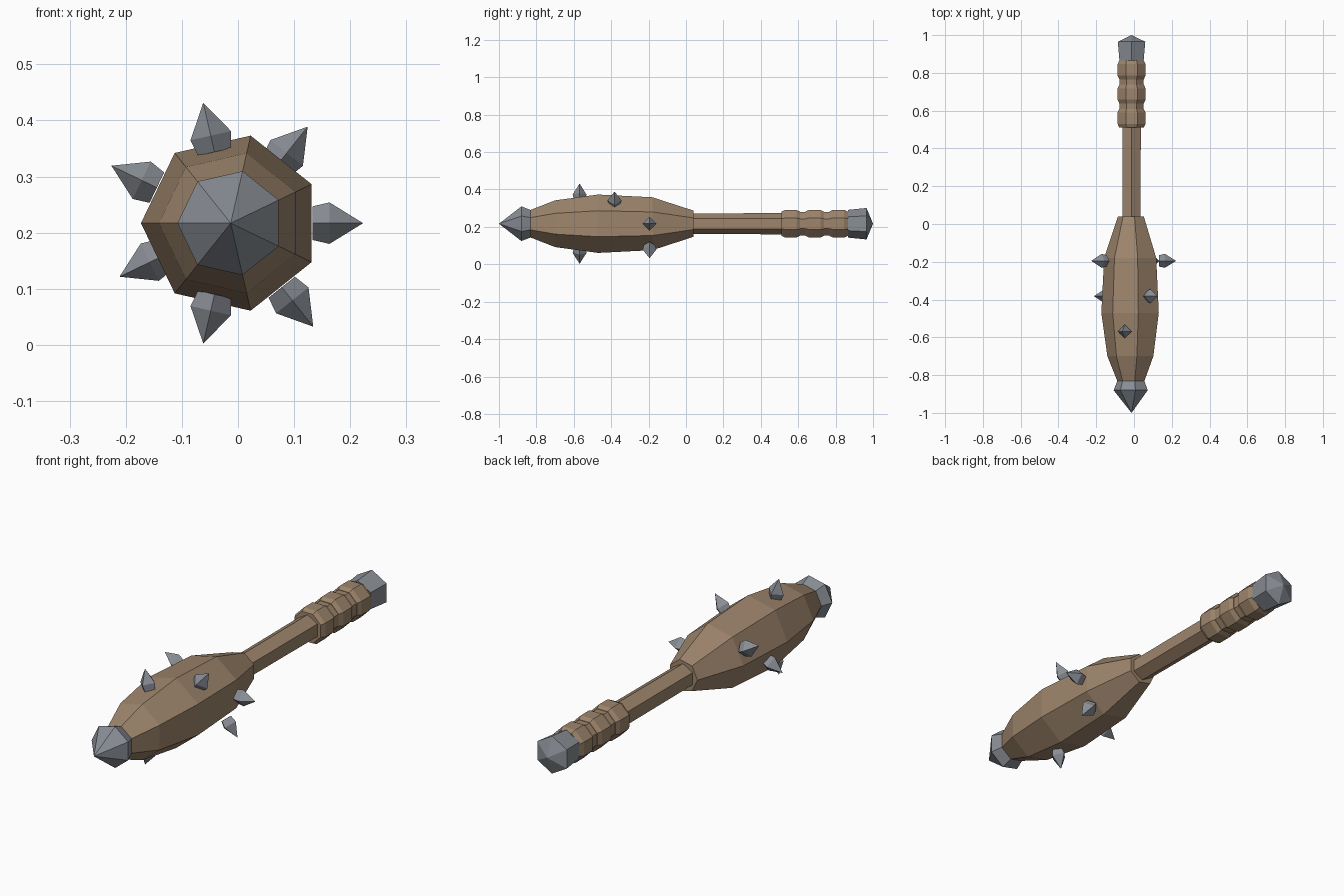
import bpy, bmesh
from math import cos, sin, radians, pi
from mathutils import Matrix

if "Cube" in bpy.data.objects:
    bpy.data.objects.remove(bpy.data.objects["Cube"])

CX, CZ = -0.013, 0.217  # long axis of the club


def material(name, rgb):
    m = bpy.data.materials.new(name)
    m.diffuse_color = (*rgb, 1)
    m.use_nodes = True
    m.node_tree.nodes["Principled BSDF"].inputs["Base Color"].default_value = m.diffuse_color
    return m


WOOD = material("wood", (0.34, 0.235, 0.15))
STEEL = material("steel", (0.25, 0.27, 0.30))


def lathe(name, profile, sides, start, mat, matrix):
    """Faceted turned shape: profile of (height, radius) along local z."""
    bm = bmesh.new()
    rings = []
    for h, r in profile:
        if r == 0:
            rings.append([bm.verts.new((0, 0, h))])
        else:
            rings.append([bm.verts.new((r * cos(start + 2 * pi * i / sides),
                                        r * sin(start + 2 * pi * i / sides), h))
                          for i in range(sides)])
    for a, b in zip(rings, rings[1:]):
        for i in range(sides):
            j = (i + 1) % sides
            if len(a) == 1:
                bm.faces.new((a[0], b[i], b[j]))
            elif len(b) == 1:
                bm.faces.new((a[i], a[j], b[0]))
            else:
                bm.faces.new((a[i], a[j], b[j], b[i]))
    for ring in (rings[0], rings[-1]):
        if len(ring) > 1:
            bm.faces.new(ring)
    bm.transform(matrix)
    bmesh.ops.recalc_face_normals(bm, faces=bm.faces)
    me = bpy.data.meshes.new(name)
    bm.to_mesh(me)
    bm.free()
    me.materials.append(mat)
    ob = bpy.data.objects.new(name, me)
    bpy.context.collection.objects.link(ob)
    return ob


# local z -> world -y, local x -> world x, local y -> world z
AXIS = Matrix.Translation((CX, 0, CZ)) @ Matrix.Rotation(pi / 2, 4, 'X')


def along(name, profile, sides, start, mat):
    """Turned part on the club axis; profile given as (world y, radius)."""
    return lathe(name, [(-y, r) for y, r in profile], sides, start, mat, AXIS)


# Seven-sided wooden head and its pointed steel cap
along("head", [(0.04, 0.072), (-0.18, 0.145), (-0.47, 0.16), (-0.70, 0.128),
               (-0.84, 0.072)], 7, pi, WOOD)
along("head_cap", [(-0.83, 0.075), (-0.88, 0.095), (-1.0, 0)], 7, pi, STEEL)

# Six-sided shaft and pommel
along("shaft", [(0.03, 0.055), (0.88, 0.058)], 6, pi / 2, WOOD)
along("pommel", [(0.865, 0.074), (0.965, 0.084), (1.0, 0)], 6, pi / 2, STEEL)

# Grip: core with three chamfered bands
along("grip_core", [(0.515, 0.068), (0.868, 0.068)], 8, pi / 8, WOOD)
for i in range(3):
    y = 0.56 + 0.128 * i
    along(f"grip_band_{i + 1}", [(y - 0.05, 0.070), (y - 0.03, 0.080),
                                 (y + 0.03, 0.080), (y + 0.05, 0.070)],
          8, pi / 8, WOOD)

# Spikes: one per head face, stepping through three rows
BASE = (0.146, 0.130, 0.130)
for k in range(7):
    row = k % 3
    a = 2 * pi * k / 7
    place = (Matrix.Translation((CX, -0.195 - 0.187 * row, CZ))
             @ Matrix.Rotation(-a, 4, 'Y') @ Matrix.Rotation(pi / 2, 4, 'Y'))
    b = BASE[row]
    lathe(f"spike_{k + 1}", [(b, 0.030), (b + 0.03, 0.037), (b + 0.09, 0)],
          4, 0, STEEL, place)
